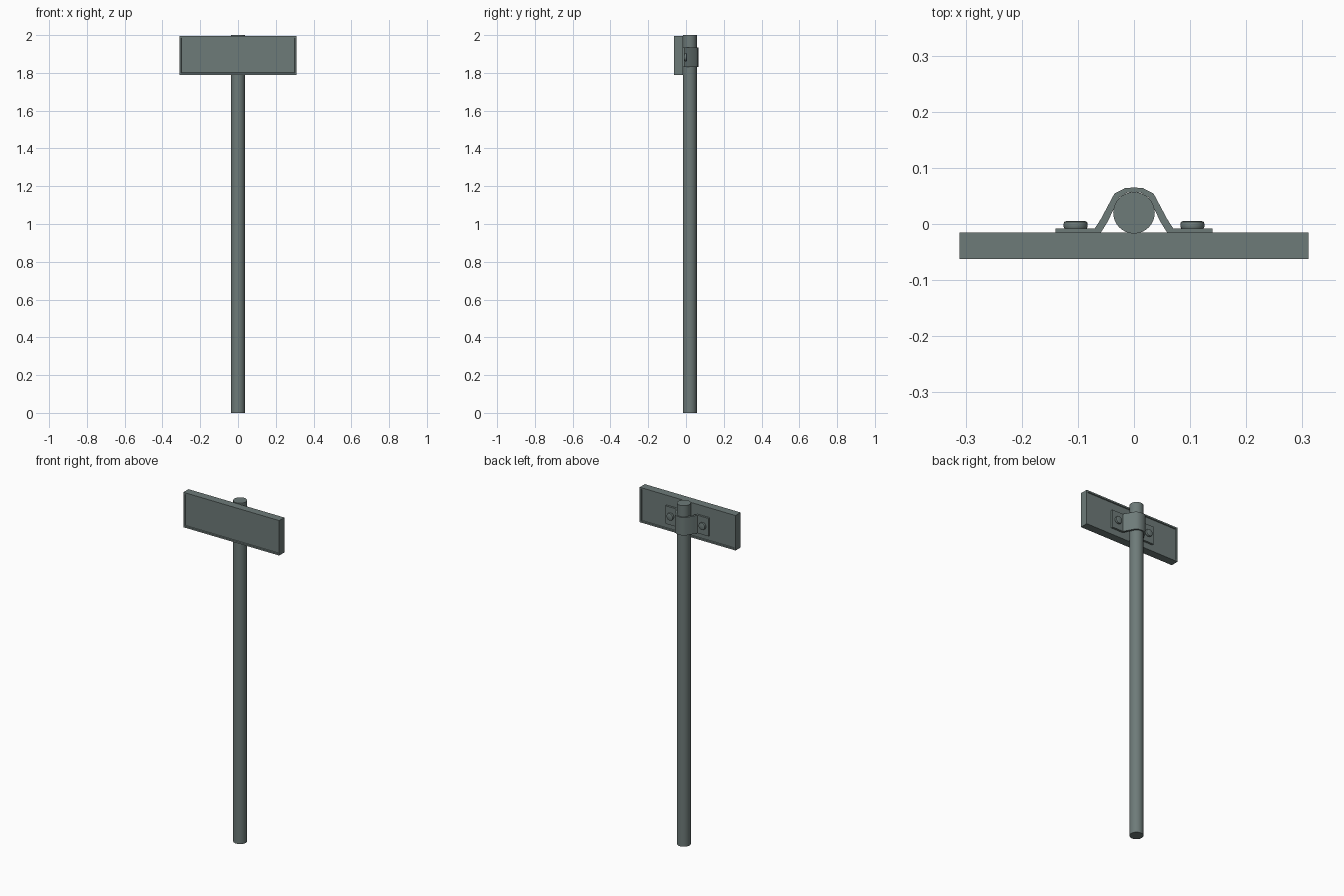
import bpy, bmesh, math
from mathutils import Matrix, Vector

if "Cube" in bpy.data.objects:
    bpy.data.objects.remove(bpy.data.objects["Cube"])

metal = bpy.data.materials.new("grey_green_metal")
metal.diffuse_color = (0.155, 0.197, 0.19, 1)
metal.use_nodes = True
metal.node_tree.nodes["Principled BSDF"].inputs["Base Color"].default_value = metal.diffuse_color


def finish(bm, name, smooth=False):
    bmesh.ops.recalc_face_normals(bm, faces=bm.faces)
    me = bpy.data.meshes.new(name)
    bm.to_mesh(me)
    bm.free()
    me.materials.append(metal)
    ob = bpy.data.objects.new(name, me)
    bpy.context.collection.objects.link(ob)
    if smooth:
        bpy.ops.object.select_all(action='DESELECT')
        ob.select_set(True)
        bpy.context.view_layer.objects.active = ob
        bpy.ops.object.shade_smooth_by_angle(angle=math.radians(35))
    return ob


# Pole
bm = bmesh.new()
bmesh.ops.create_cone(bm, cap_ends=True, segments=32, radius1=0.037, radius2=0.037,
                      depth=2.0, matrix=Matrix.Translation((0, 0.02, 1.0)))
finish(bm, "pole", True)

# Sign board with a raised rim and recessed panel on front and back
bm = bmesh.new()
bmesh.ops.create_cube(bm, size=1, matrix=Matrix.Translation((0, -0.0387, 1.8925))
                      @ Matrix.Diagonal((0.622, 0.0475, 0.205, 1)))
bm.normal_update()
for face in [f for f in bm.faces if abs(f.normal.y) > 0.9]:
    bmesh.ops.inset_region(bm, faces=[face], thickness=0.013)
    bmesh.ops.inset_region(bm, faces=[face], thickness=0.003, depth=-0.005)
finish(bm, "sign_board")

# Clamp strap: half profile mirrored, then extruded upwards
outer = [(0.14, -0.008), (0.07, -0.008), (0.059, 0.009), (0.035, 0.054), (0.016, 0.064)]
inner = [(0.14, -0.02), (0.062, -0.02), (0.047, 0.004), (0.0265, 0.047), (0.012, 0.056)]
mirror = lambda pts: [(-x, y) for x, y in reversed(pts)]
outer += [(0, 0.065)] + mirror(outer)
inner += [(0, 0.057)] + mirror(inner)
bm = bmesh.new()
rows = [[bm.verts.new((x, y, 1.83)) for x, y in pts] for pts in (outer, inner)]
for i in range(len(outer) - 1):
    bm.faces.new((rows[0][i], rows[0][i + 1], rows[1][i + 1], rows[1][i]))
ext = bmesh.ops.extrude_face_region(bm, geom=bm.faces[:], use_keep_orig=True)
bmesh.ops.translate(bm, vec=Vector((0, 0, 0.105)),
                    verts=[v for v in ext["geom"] if isinstance(v, bmesh.types.BMVert)])
finish(bm, "clamp_strap", True)

# Rounded bolt heads
for name, x in (("left_bolt", -0.104), ("right_bolt", 0.104)):
    bm = bmesh.new()
    bmesh.ops.create_cone(bm, cap_ends=True, segments=20, radius1=0.0212, radius2=0.0212,
                          depth=0.014, matrix=Matrix.Translation((x, -0.002, 1.8825))
                          @ Matrix.Rotation(math.pi / 2, 4, 'X'))
    rims = [e for e in bm.edges if abs(e.verts[0].co.y - e.verts[1].co.y) < 1e-4]
    bmesh.ops.bevel(bm, geom=rims, offset=0.004, segments=2, profile=0.5, affect='EDGES')
    finish(bm, name, True)
